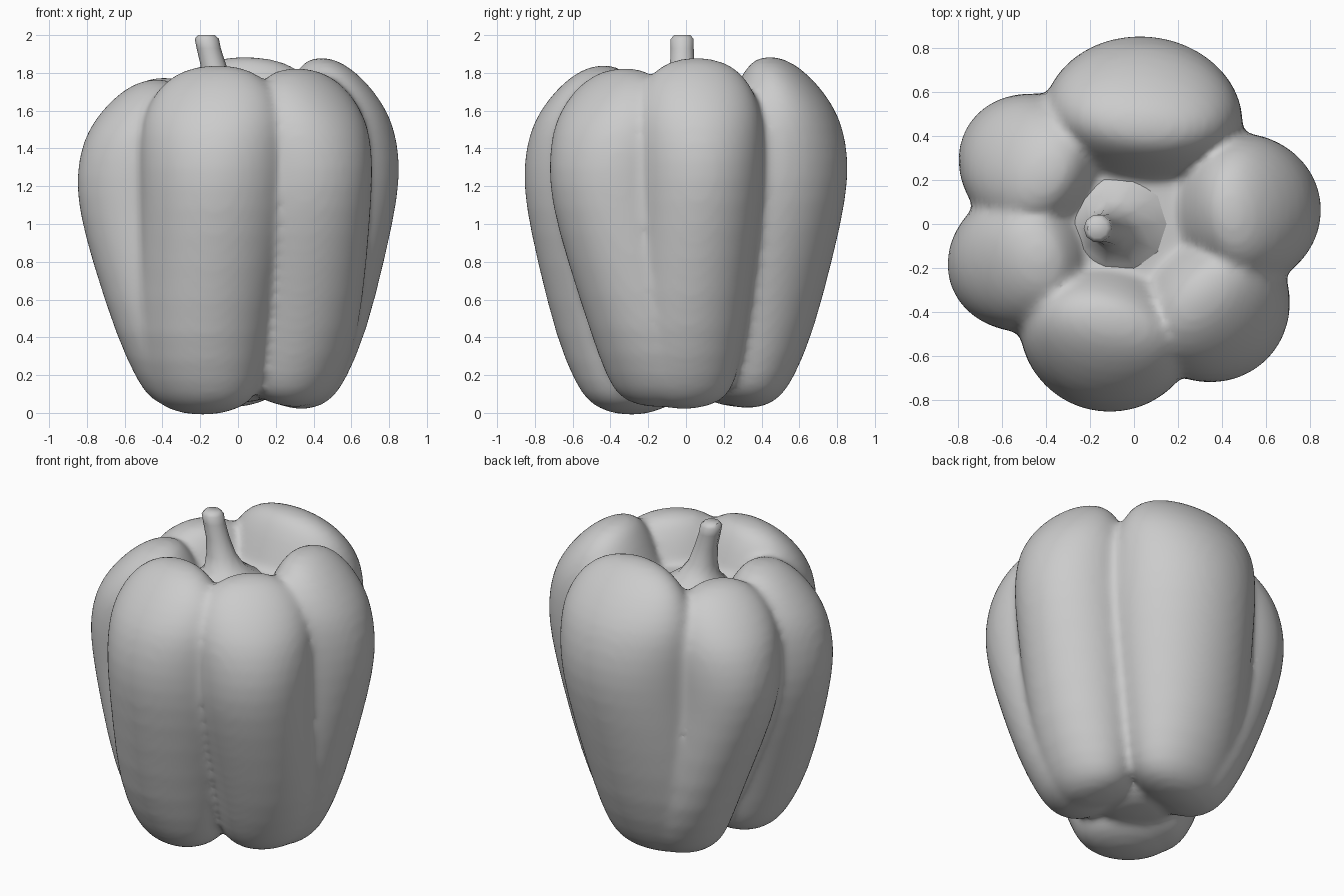
import bpy, bmesh
from math import sin, cos, radians, pi

if "Cube" in bpy.data.objects:
    bpy.data.objects.remove(bpy.data.objects["Cube"])


def loft(bm, rings):
    """Skin a closed tube through rings of points, capping both ends."""
    loops = [[bm.verts.new(p) for p in ring] for ring in rings]
    n = len(loops[0])
    for a, b in zip(loops, loops[1:]):
        for i in range(n):
            j = (i + 1) % n
            bm.faces.new((a[i], a[j], b[j], b[i]))
    bm.faces.new(loops[0][::-1])
    bm.faces.new(loops[-1])


def ellipse(cx, cy, z, angle, depth, width, n=28):
    """Horizontal ellipse, its depth axis pointing along angle."""
    pts = []
    for i in range(n):
        t = 2 * pi * i / n
        u, v = depth * cos(t), width * sin(t)
        pts.append((cx + u * cos(angle) - v * sin(angle),
                    cy + u * sin(angle) + v * cos(angle), z))
    return pts


def make_object(name, bm):
    bmesh.ops.recalc_face_normals(bm, faces=bm.faces)
    mesh = bpy.data.meshes.new(name)
    bm.to_mesh(mesh)
    bm.free()
    ob = bpy.data.objects.new(name, mesh)
    bpy.context.collection.objects.link(ob)
    return ob


# Shared lobe profile: height, outer radius, inner radius, width fraction
PROFILE = [
    (0.00, .36, .31, .10), (0.015, .43, .23, .38), (0.06, .50, .12, .63),
    (0.15, .565, .06, .77), (0.40, .675, .03, .88), (0.80, .775, .03, .96),
    (1.10, .842, .03, 1.0), (1.30, .855, .08, 1.0), (1.48, .82, .17, .98),
    (1.60, .76, .23, .91), (1.72, .665, .285, .76), (1.80, .565, .34, .51),
    (1.825, .505, .38, .28), (1.835, .46, .42, .08),
]

# Lobes: upper angle, lower angle, reach, half width, top, bottom, low bulge
LOBES = [
    (85, 105, .862, .46, 1.885, .025, .00),    # back
    (150, 122, .885, .34, 1.775, .03, .00),    # back left
    (198, 219, .885, .34, 1.765, .02, .03),    # front left
    (256, 237, .875, .41, 1.84, -.01, .06),    # front
    (314, 336, .870, .375, 1.825, .03, .00),   # front right
    (367, 358, .862, .36, 1.88, .02, .00),     # right
]

# Fruit body: six lobes around a core, fused into one skin
bm = bmesh.new()
for upper, lower, reach, width, top, bottom, bulge in LOBES:
    rings = []
    for z, outer, inner, wf in PROFILE:
        t = min(z / 1.2, 1)
        t = t * t * (3 - 2 * t)
        a = radians(lower + (upper - lower) * t)
        outer = outer * reach / .85 + bulge * (1 - t) * wf
        mid, depth = (outer + inner) / 2, (outer - inner) / 2
        h = bottom + (top - bottom) * z / 1.835
        rings.append(ellipse(mid * cos(a), mid * sin(a), h, a, depth, width * wf))
    loft(bm, rings)
loft(bm, [ellipse(-.02, -.01, z, 0, r, r) for z, r in
          ((.05, .10), (.10, .25), (.4, .46), (.8, .60), (1.2, .68),
           (1.42, .65), (1.54, .50), (1.575, .32), (1.585, .1))])
body = make_object("pepper_body", bm)
sub = body.modifiers.new("round", 'SUBSURF')
sub.levels = sub.render_levels = 1
remesh = body.modifiers.new("fuse", 'REMESH')
remesh.mode = 'VOXEL'
remesh.voxel_size = .022
remesh.use_smooth_shade = True
smooth = body.modifiers.new("soften", 'SMOOTH')
smooth.factor, smooth.iterations = .5, 10

# Stem: flared foot in the hollow, leaning slightly to the left
bm = bmesh.new()
loft(bm, [ellipse(x, y, z, 0, r, r, 10) for x, y, z, r in
          ((-.06, 0, 1.54, .27), (-.07, 0, 1.60, .19), (-.085, -.01, 1.66, .12),
           (-.11, -.015, 1.74, .085), (-.13, -.02, 1.84, .068),
           (-.155, -.02, 1.93, .064), (-.165, -.02, 1.98, .064),
           (-.167, -.02, 2.0, .045))])
stem = make_object("stem", bm)
bpy.ops.object.select_all(action='DESELECT')
stem.select_set(True)
bpy.context.view_layer.objects.active = stem
bpy.ops.object.shade_smooth_by_angle(angle=radians(50))
